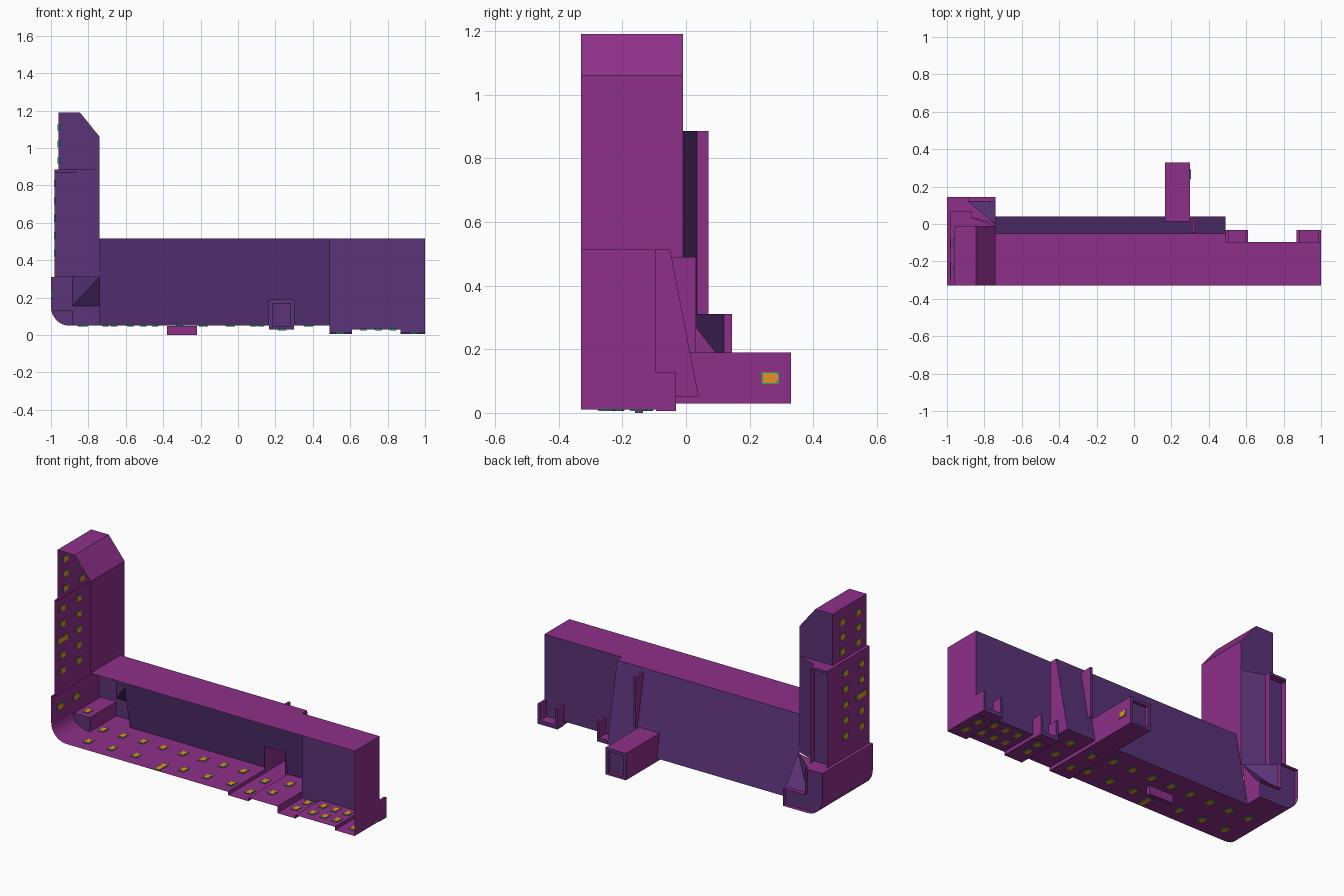
import bpy, bmesh, math
from mathutils import Vector

def mat(name, c):
    m = bpy.data.materials.new(name)
    m.diffuse_color = (*c, 1)
    return m

PURPLE = mat("purple", (0.27, 0.029, 0.25))
INDIGO = mat("indigo", (0.10, 0.033, 0.185))
ORANGE = mat("orange", (0.78, 0.29, 0.015))
GREEN = mat("green", (0.03, 0.32, 0.17))
F = -0.33  # open front edge

def finish(name, bm, mats):
    me = bpy.data.meshes.new(name)
    bm.to_mesh(me)
    bm.free()
    for m in mats:
        me.materials.append(m)
    ob = bpy.data.objects.new(name, me)
    bpy.context.collection.objects.link(ob)

def sheets(name, polys, paint=True):
    """Thin sheets; those facing front or back are indigo."""
    bm = bmesh.new()
    for p in polys:
        f = bm.faces.new([bm.verts.new(v) for v in p])
        f.normal_update()
        f.material_index = int(paint and abs(f.normal.y) > 0.5)
    bmesh.ops.remove_doubles(bm, verts=bm.verts, dist=1e-4)
    finish(name, bm, [PURPLE, INDIGO])

def strip(path, y0, y1):
    """Profile in x,z swept from y0 to y1."""
    return [[(a[0], y0, a[1]), (b[0], y0, b[1]), (b[0], y1, b[1]), (a[0], y1, a[1])]
            for a, b in zip(path, path[1:])]

def wall(x0, y0, x1, y1, z0, z1):
    """Upright sheet above a line in plan."""
    return [(x0, y0, z0), (x1, y1, z0), (x1, y1, z1), (x0, y0, z1)]

def level(x0, x1, y0, y1, z):
    return [(x0, y0, z), (x1, y0, z), (x1, y1, z), (x0, y1, z)]

def tube(x0, x1, z0, z1, y0, y1):
    return strip([(x0, z0), (x1, z0), (x1, z1), (x0, z1), (x0, z0)], y0, y1)

def slope_y(z):  # depth of the leaning back wall at a height
    return 0.04 - 0.09 * (z - 0.05) / 0.465

def lean(x0, x1, z0, z1):
    return [(x0, slope_y(z0), z0), (x1, slope_y(z0), z0),
            (x1, slope_y(z1), z1), (x0, slope_y(z1), z1)]

# hall: floor, roof and leaning back wall with an opening
sheets("hall_floor", [level(-0.74, 0.165, F, 0.04, 0.05), level(0.30, 0.49, F, 0.04, 0.05)]
       + strip([(0.165, 0.05), (0.165, 0.03), (0.30, 0.03), (0.30, 0.05)], F, 0.04))
sheets("hall_roof", [level(-0.74, 0.49, F, -0.05, 0.515), level(0.49, 1, F, -0.095, 0.515)])
sheets("hall_back_wall", [lean(-0.74, 0.165, 0.05, 0.515), lean(0.165, 0.30, 0.19, 0.515),
                          lean(0.30, 0.49, 0.05, 0.515)])

# right end section
sheets("right_section", strip([(0.49, 0.05), (0.49, 0.01), (0.61, 0.01), (0.61, 0.03), (0.87, 0.03),
                               (0.87, 0.01), (1, 0.01), (1, 0.515)], F, -0.095)
       + [wall(0.49, -0.095, 0.61, -0.095, 0.01, 0.515), wall(0.61, -0.095, 0.87, -0.095, 0.03, 0.515),
          wall(0.87, -0.095, 1, -0.095, 0.01, 0.515),
          [(0.49, -0.095, 0.05), (0.49, 0.04, 0.05), (0.49, -0.05, 0.515), (0.49, -0.095, 0.515)]])

# door sills behind the right section
for i, (a, b) in enumerate([(0.49, 0.61), (0.87, 1.0)]):
    parts = tube(a, b, 0.006, 0.03, -0.095, -0.032)
    parts.append(wall(a, -0.032, b, -0.032, 0.006, 0.03))
    for x in (a, b - 0.015):
        parts += tube(x, x + 0.015, 0.03, 0.127, -0.095, -0.032)
        parts.append(wall(x, -0.032, x + 0.015, -0.032, 0.03, 0.127))
    sheets(f"door_sill_{i}", parts)

# rear passage with recessed end
sheets("rear_passage", tube(0.165, 0.30, 0.03, 0.19, 0.012, 0.33)
       + tube(0.182, 0.283, 0.045, 0.172, 0.31, 0.33)
       + [wall(0.182, 0.31, 0.283, 0.31, 0.045, 0.172),
          wall(0.165, 0.33, 0.182, 0.33, 0.03, 0.19), wall(0.283, 0.33, 0.30, 0.33, 0.03, 0.19),
          wall(0.182, 0.33, 0.283, 0.33, 0.172, 0.19), wall(0.182, 0.33, 0.283, 0.33, 0.03, 0.045)])

# thin fin on the leaning wall
fin = [(slope_y(0.19), 0.19), (0.032, 0.19), (0.032, 0.49), (slope_y(0.49), 0.49)]
sheets("wall_fin", [[(x, y, z) for y, z in fin] for x in (0.31, 0.325)]
       + [wall(0.31, 0.032, 0.325, 0.032, 0.19, 0.49), level(0.31, 0.325, -0.045, 0.032, 0.49)])

# small pit under the floor
sheets("floor_pit", tube(-0.38, -0.22, 0, 0.049, -0.16, -0.135)
       + [wall(-0.38, y, -0.22, y, 0, 0.049) for y in (-0.16, -0.135)], paint=False)

# tower: upper shaft
sheets("tower_upper", strip([(-0.96, 0.885), (-0.96, 1.19), (-0.845, 1.19), (-0.74, 1.06),
                             (-0.74, 0.515)], F, -0.01)
       + [[(x, -0.01, z) for x, z in [(-0.96, 0.885), (-0.96, 1.19), (-0.845, 1.19),
                                      (-0.74, 1.06), (-0.74, 0.885)]]])

# tower: middle shaft with slanted back and jamb
S = (-0.87, 0.035)
sheets("tower_middle", strip([(-0.98, 0.31), (-0.98, 0.885)], F, 0.07)
       + [level(-0.98, -0.96, F, -0.01, 0.885),
          [(-0.98, -0.01, 0.885), (-0.74, -0.01, 0.885), (*S, 0.885), (-0.98, 0.035, 0.885)],
          wall(-0.98, 0.035, *S, 0.31, 0.87), wall(*S, -0.74, -0.01, 0.31, 0.885),
          wall(-0.87, 0.035, -0.87, 0.07, 0.31, 0.885),
          level(-0.98, -0.87, 0.035, 0.07, 0.885), level(-0.98, -0.87, 0.035, 0.07, 0.87),
          wall(-0.98, 0.07, -0.87, 0.07, 0.87, 0.885),
          [(-0.74, -0.05, 0.515), (-0.74, -0.01, 0.515), (-0.74, -0.01, 0.31)]])

# tower: base room with rounded lower corner
arc = [(-0.9 - 0.1 * math.sin(t * math.pi / 16), 0.15 - 0.1 * math.cos(t * math.pi / 16)) for t in range(9)]
A, B, C, D = (-0.885, 0.12, 0.31), (-0.885, 0.12, 0.155), (-0.74, 0.12, 0.155), (-0.74, 0, 0.31)
sheets("tower_base", strip([(-0.74, 0.05)] + arc + [(-1, 0.31)], F, 0.145)
       + [level(-1, -0.98, F, 0.12, 0.31), level(-0.98, -0.885, 0.03, 0.12, 0.31),
          [A, D, (-0.87, 0.035, 0.31), (-0.885, 0.035, 0.31)], [A, B, D], [B, C, D],
          level(-1, -0.885, 0.12, 0.145, 0.31), wall(-0.885, 0.12, -0.885, 0.145, 0.155, 0.31),
          level(-0.885, -0.74, 0.12, 0.145, 0.155), wall(-0.74, 0.12, -0.74, 0.145, 0.05, 0.155),
          wall(-0.885, 0.12, -0.74, 0.12, 0.05, 0.155),
          [(x, 0.12, z) for x, z in arc + [(-1, 0.31), (-0.885, 0.31), (-0.885, 0.05)]],
          [(-0.74, 0.04, 0.05), (-0.74, 0.12, 0.05), C, D]])

# shelf inside the base room
sheets("base_shelf", [level(-0.99, -0.885, -0.13, 0.12, 0.135), wall(-0.885, -0.13, -0.885, 0.12, 0.05, 0.135),
                      [(x, -0.13, z) for x, z in arc[:8] + [(-0.99, 0.135), (-0.885, 0.135), (-0.885, 0.05)]]])

# lamps: green plate with an orange rounded lens, seen from both sides
def lamp(bm, c, n, length=0.055):
    u, v, n = Vector((0, 1, 0)), Vector(n).cross((0, 1, 0)), Vector(n)
    hl, hw = length / 2, 0.019
    rect = [(-hl, -hw), (hl, -hw), (hl, hw), (-hl, hw)]
    lens = [(-hl + 0.004, -0.016)] + [(hl - 0.016 + 0.014 * math.cos(a), 0.016 * math.sin(a))
            for a in [k * math.pi / 6 - math.pi / 2 for k in range(7)]] + [(-hl + 0.004, 0.016)]
    for shape, th, mi in ((rect, 0.006, 1), (lens, 0.0095, 0)):
        rings = [[bm.verts.new(Vector(c) + u * a + v * b + n * s * th / 2) for a, b in shape] for s in (-1, 1)]
        fs = [bm.faces.new(rings[0][::-1]), bm.faces.new(rings[1])]
        k = len(shape)
        sides = [bm.faces.new((rings[0][i], rings[0][(i + 1) % k], rings[1][(i + 1) % k], rings[1][i]))
                 for i in range(k)]
        for f in fs:
            f.material_index = mi
        for f in sides:
            f.material_index = 1

UP, SIDE = (0, 0, 1), (1, 0, 0)
bm = bmesh.new()
for i in range(7):  # hall floor, two rows
    x = -0.82 + 0.157 * i
    lamp(bm, (x if i != 3 else -0.31, -0.235 if i != 3 else -0.28, 0.05), UP, 0.055 if i != 3 else 0.09)
for i in range(8):
    lamp(bm, (-0.84 + 0.132 * i, -0.068, 0.05), UP)
for x, y, z in [(0.24, -0.23, 0.03), (0.23, -0.07, 0.03), (0.37, -0.2, 0.05), (0.385, -0.06, 0.05),
                (0.54, -0.22, 0.01), (0.55, -0.13, 0.01), (0.94, -0.25, 0.01), (0.94, -0.15, 0.01),
                (-0.94, -0.07, 0.135)]:
    lamp(bm, (x, y, z), UP)
for x in (0.67, 0.75, 0.83):
    for y in (-0.25, -0.15):
        lamp(bm, (x, y, 0.03), UP)
for y in (-0.10, -0.25):  # left tower wall
    for i in range(3):
        lamp(bm, (-0.96, y, 1.11 - 0.088 * i), SIDE)
    for i in range(5):
        big = i == 2 and y < -0.2
        lamp(bm, (-0.98, y, 0.81 - 0.093 * i), SIDE, 0.1 if big else 0.055)
    lamp(bm, (-1.0 + 0.005, y, 0.22), SIDE)
lamp(bm, (0.30, 0.265, 0.11), SIDE)
finish("lamps", bm, [ORANGE, GREEN])
